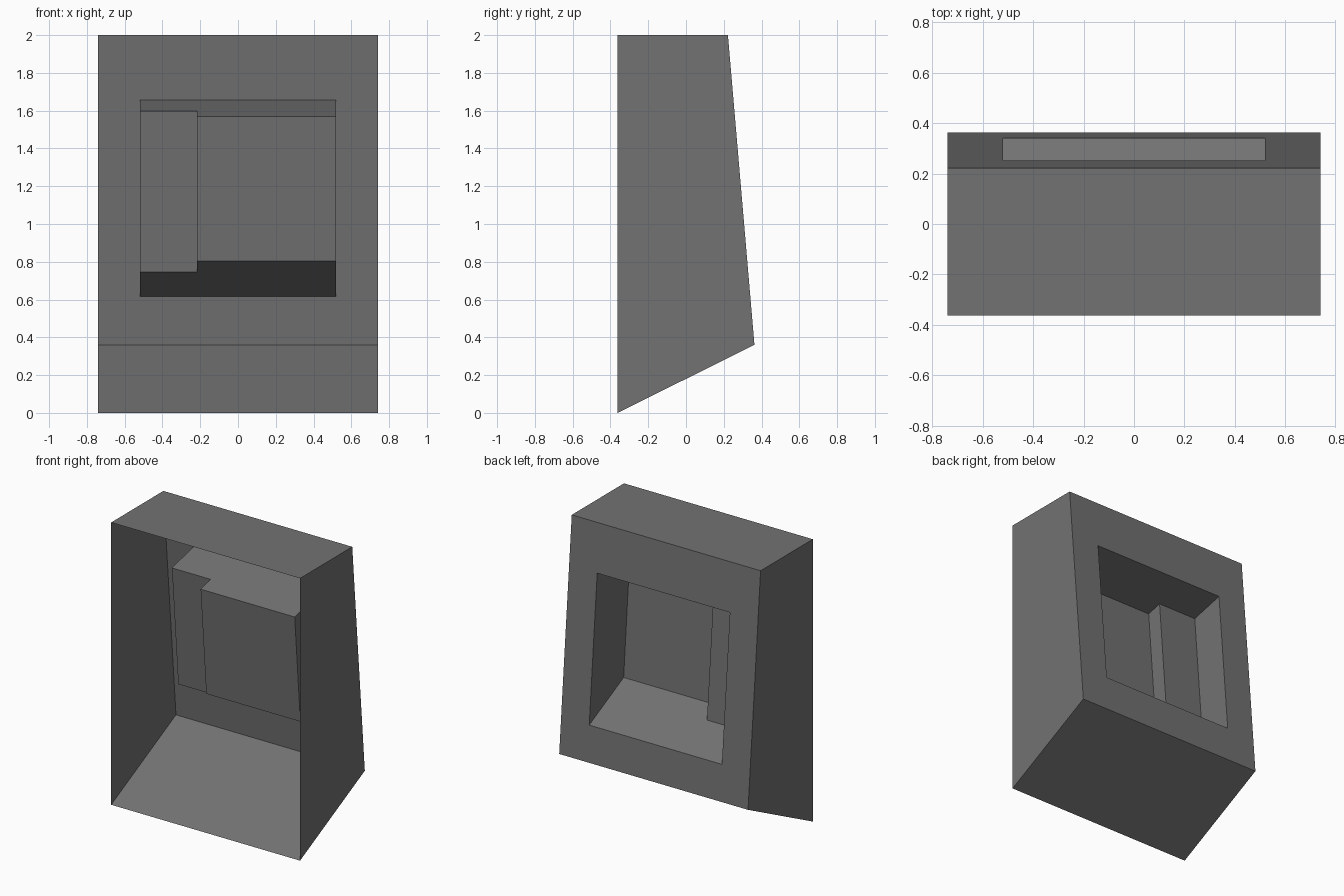
import bpy, bmesh

if "Cube" in bpy.data.objects:
    bpy.data.objects.remove(bpy.data.objects["Cube"])

W, D = 0.74, 0.3625          # half width, half depth
HX = 0.52                    # half width of the rear opening
HOLE_TOP, HOLE_LOW = 1.657, 0.615

# Dark grey finish shared by all parts
grey = bpy.data.materials.new("dark_grey")
grey.diffuse_color = (0.168, 0.168, 0.168, 1)
grey.use_nodes = True
grey.node_tree.nodes["Principled BSDF"].inputs["Base Color"].default_value = grey.diffuse_color


def back_y(z):
    """Y of the sloping back panel at height z."""
    return D + (0.222 - D) * (z - 0.36) / 1.64


def make_object(name, polygons, flip=False):
    bm = bmesh.new()
    for poly in polygons:
        bm.faces.new([bm.verts.new(p) for p in poly])
    bmesh.ops.remove_doubles(bm, verts=bm.verts, dist=1e-5)
    bmesh.ops.recalc_face_normals(bm, faces=bm.faces)
    if flip:
        bmesh.ops.reverse_faces(bm, faces=bm.faces)
    mesh = bpy.data.meshes.new(name)
    bm.to_mesh(mesh)
    bm.free()
    mesh.materials.append(grey)
    obj = bpy.data.objects.new(name, mesh)
    bpy.context.collection.objects.link(obj)
    return obj


# Open-fronted shell: side panels, top and sloping floor
profile = [(-D, 0), (D, 0.36), (back_y(2), 2), (-D, 2)]
shell = [[(x, y, z) for y, z in profile] for x in (-W, W)]
for a, b in ((0, 1), (2, 3)):
    shell.append([(-W, *profile[a]), (W, *profile[a]),
                  (W, *profile[b]), (-W, *profile[b])])


# Back panel framing the rectangular opening
def ring(hx, low, top):
    return [(x, back_y(z), z) for x, z in
            ((-hx, low), (hx, low), (hx, top), (-hx, top))]


outer, inner = ring(W, 0.36, 2), ring(HX, HOLE_LOW, HOLE_TOP)
for i in range(4):
    j = (i + 1) % 4
    shell.append([outer[i], outer[j], inner[j], inner[i]])
make_object("cabinet_shell", shell)


# Stepped recess, tapering in height from the opening to its deepest face
def lerp(a, b, t):
    return a + (b - a) * t


def edge(x, t, z_hole, deep):
    return (x, lerp(back_y(z_hole), deep[0], t), lerp(z_hole, deep[1], t))


plan = [(-HX, 0), (-HX, 0.69), (-0.217, 0.69), (-0.217, 1), (HX, 1), (HX, 0)]
upper = [edge(x, t, HOLE_TOP, (-0.108, 1.57)) for x, t in plan]
lower = [edge(x, t, HOLE_LOW, (-0.045, 0.805)) for x, t in plan]
recess = [upper, lower]
for i in range(len(plan) - 1):
    recess.append([upper[i], upper[i + 1], lower[i + 1], lower[i]])
make_object("rear_recess", recess, flip=True)
